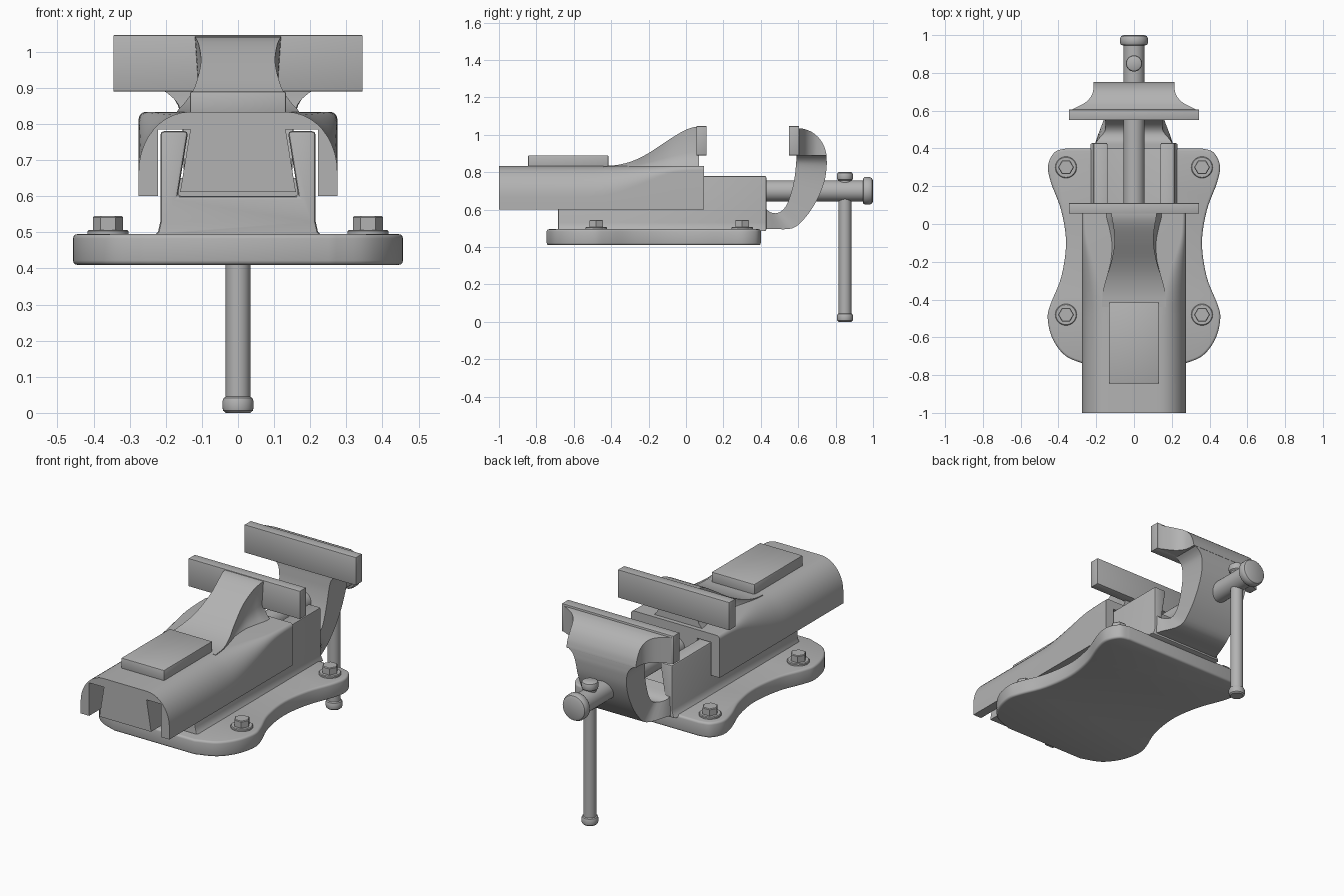
import bpy, bmesh, math
from mathutils import Matrix, Vector

cube = bpy.data.objects.get("Cube")
if cube:
    bpy.data.objects.remove(cube, do_unlink=True)

steel = bpy.data.materials.new("steel_grey")
steel.use_nodes = True
GREY = (0.45, 0.45, 0.45, 1)
steel.diffuse_color = GREY
steel.node_tree.nodes["Principled BSDF"].inputs["Base Color"].default_value = GREY


def finish(bm, name, bevel=0, segments=2):
    """Turn a bmesh into a shaded object, rounding its sharp edges."""
    bmesh.ops.recalc_face_normals(bm, faces=bm.faces)
    if bevel:
        sharp = [e for e in bm.edges if e.calc_face_angle(0) > math.radians(40)]
        bmesh.ops.bevel(bm, geom=sharp, offset=bevel, segments=segments,
                        profile=0.5, affect='EDGES', clamp_overlap=True)
    mesh = bpy.data.meshes.new(name)
    bm.to_mesh(mesh)
    bm.free()
    mesh.materials.append(steel)
    obj = bpy.data.objects.new(name, mesh)
    bpy.context.collection.objects.link(obj)
    bpy.ops.object.select_all(action='DESELECT')
    obj.select_set(True)
    bpy.context.view_layer.objects.active = obj
    bpy.ops.object.shade_smooth_by_angle(angle=math.radians(35))
    return obj


def loft(name, sections, bevel=0, segments=2):
    """Skin a row of closed sections and cap both ends."""
    bm = bmesh.new()
    rings = [[bm.verts.new(p) for p in s] for s in sections]
    n = len(rings[0])
    for a, b in zip(rings, rings[1:]):
        for i in range(n):
            j = (i + 1) % n
            bm.faces.new((a[i], a[j], b[j], b[i]))
    bm.faces.new(rings[0])
    bm.faces.new(rings[-1])
    return finish(bm, name, bevel, segments)


def mirrored(half):
    return half + [(-x, v) for x, v in reversed(half)]


def along_y(half, y):
    return [(x, y, z) for x, z in mirrored(half)]


def box(name, x, y0, y1, z0, z1, bevel=0.004):
    half = [(x, z0), (x, z1)]
    return loft(name, [along_y(half, y0), along_y(half, y1)], bevel)


def lathe(name, profile, origin, rotation=None, sides=32):
    """Spin (radius, height) points about z, then place the result."""
    rings = [[(r * math.cos(2 * math.pi * i / sides),
               r * math.sin(2 * math.pi * i / sides), h) for i in range(sides)]
             for r, h in profile]
    obj = loft(name, rings)
    place = Matrix.Translation(origin)
    obj.data.transform(place @ rotation if rotation else place)
    return obj


def smooth_path(points, steps=5):
    """Catmull-Rom curve through points of any dimension."""
    pts = [Vector(p) for p in points]
    pts = [2 * pts[0] - pts[1]] + pts + [2 * pts[-1] - pts[-2]]
    out = []
    for a, b, c, d in zip(pts, pts[1:], pts[2:], pts[3:]):
        for k in range(steps):
            t = k / steps
            out.append(0.5 * (2 * b + (c - a) * t + (2 * a - 5 * b + 4 * c - d) * t ** 2
                              + (3 * b - a - 3 * c + d) * t ** 3))
    return [tuple(p) for p in out + [pts[-2]]]


# Base plate with four lobes and a waist
edge = smooth_path([(0.36, 0.40), (0.42, 0.38), (0.455, 0.31), (0.44, 0.22), (0.385, 0.07),
                    (0.36, -0.1), (0.385, -0.28), (0.44, -0.42), (0.457, -0.50),
                    (0.43, -0.61), (0.36, -0.70), (0.25, -0.745)])
outline = mirrored(edge)
loft("base_plate", [[(x, y, z) for x, y in outline] for z in (0.41, 0.495)], 0.012, 3)

# Body with an open dovetail channel
body = [(0.235, 0.485), (0.221, 0.503), (0.215, 0.53), (0.215, 0.78), (0.138, 0.78), (0.167, 0.60)]
loft("body", [along_y(body, -0.685), along_y(body, 0.43)], 0.01)


# Sliding housing whose rounded shoulders square up towards the jaw
def housing_section(y, k):
    rx, rz = 0.14 * k, 0.165 * k
    half = [(0.222, 0.785), (0.222, 0.60), (0.275, 0.60)]
    for i in range(11):
        a = math.pi / 2 * i / 10
        half.append((0.275 - rx * (1 - math.cos(a)), 0.833 - rz * (1 - math.sin(a))))
    return along_y(half, y)


stations = smooth_path([(-1, 1), (-0.55, 1), (-0.4, 0.9), (-0.25, 0.6),
                        (-0.1, 0.25), (0, 0.15), (0.095, 0.13)], 4)
loft("sliding_housing", [housing_section(y, k) for y, k in stations])
tongue = [(0.16, 0.612), (0.131, 0.79)]
loft("dovetail_tongue", [along_y(tongue, -0.998), along_y(tongue, 0.09)])
box("top_pad", 0.133, -0.845, -0.415, 0.82, 0.89, 0.006)

# Neck sweeping up to the sliding jaw: y, half width, top height
neck = []
for y, w, top in smooth_path([(-0.44, 0.17, 0.833), (-0.36, 0.165, 0.84), (-0.28, 0.145, 0.862),
                              (-0.2, 0.12, 0.902), (-0.1, 0.103, 0.968), (-0.02, 0.108, 1.017),
                              (0.03, 0.117, 1.038), (0.07, 0.12, 1.043)], 4):
    rise = top - 0.82
    neck.append(along_y([(w + 0.2 * rise, 0.815), (w + 0.04 * rise, 0.82 + 0.15 * rise),
                         (w - 0.04 * rise, 0.82 + 0.4 * rise), (w, top)], y))
loft("sliding_jaw_neck", neck)

# Jaw plates
box("sliding_jaw_plate", 0.345, 0.055, 0.11, 0.89, 1.046, 0.002)
box("fixed_jaw_plate", 0.345, 0.55, 0.605, 0.89, 1.046, 0.002)

# Curved fixed arm: outer y and z, inner y and z, half width
arm = smooth_path([(0.40, 0.497, 0.40, 0.65, 0.213), (0.46, 0.497, 0.44, 0.593, 0.195),
                   (0.57, 0.50, 0.49, 0.582, 0.155), (0.64, 0.56, 0.535, 0.62, 0.15),
                   (0.70, 0.65, 0.565, 0.70, 0.15), (0.74, 0.75, 0.582, 0.78, 0.152),
                   (0.752, 0.83, 0.588, 0.84, 0.16), (0.752, 0.87, 0.59, 0.87, 0.178),
                   (0.75, 0.897, 0.59, 0.897, 0.212)], 4)
loft("fixed_jaw_arm", [[(w, oy, oz), (w, iy, iz), (-w, iy, iz), (-w, oy, oz)]
                       for oy, oz, iy, iz, w in arm])

# Flared head behind the fixed plate: y, half width, top height
head = smooth_path([(0.60, 0.345, 1.035), (0.615, 0.31, 1.034), (0.645, 0.255, 1.027),
                    (0.68, 0.225, 1.01), (0.715, 0.215, 0.978), (0.74, 0.215, 0.935),
                    (0.752, 0.215, 0.892)], 4)
loft("fixed_jaw_head", [along_y([(w, 0.89), (w, top)], y) for y, w, top in head])

# Lead screw with a rounded head, and the sliding handle
to_y = Matrix.Rotation(-math.pi / 2, 4, 'X')
lathe("lead_screw", [(0.056, 0.05), (0.056, 0.945), (0.068, 0.948), (0.074, 0.957),
                     (0.074, 0.982), (0.068, 0.994), (0.055, 1.0)], (0, 0, 0.70), to_y)
knob = [(0.034, 0), (0.041, 0.006), (0.043, 0.014), (0.043, 0.032), (0.040, 0.041), (0.034, 0.045)]
rod = knob + [(r, 0.755 + h) for r, h in knob]
lathe("handle", rod, (0, 0.85, 0))

# Anchor bolts and washers
for side, x in (("left", 0.36), ("right", -0.36)):
    for end, y in (("front", -0.48), ("back", 0.30)):
        spot = (x, y, 0.49)
        lathe(f"washer_{end}_{side}", [(0.057, 0), (0.057, 0.013), (0.053, 0.017)], spot)
        lathe(f"bolt_{end}_{side}", [(0.042, 0), (0.042, 0.051), (0.038, 0.055)], spot, sides=6)
